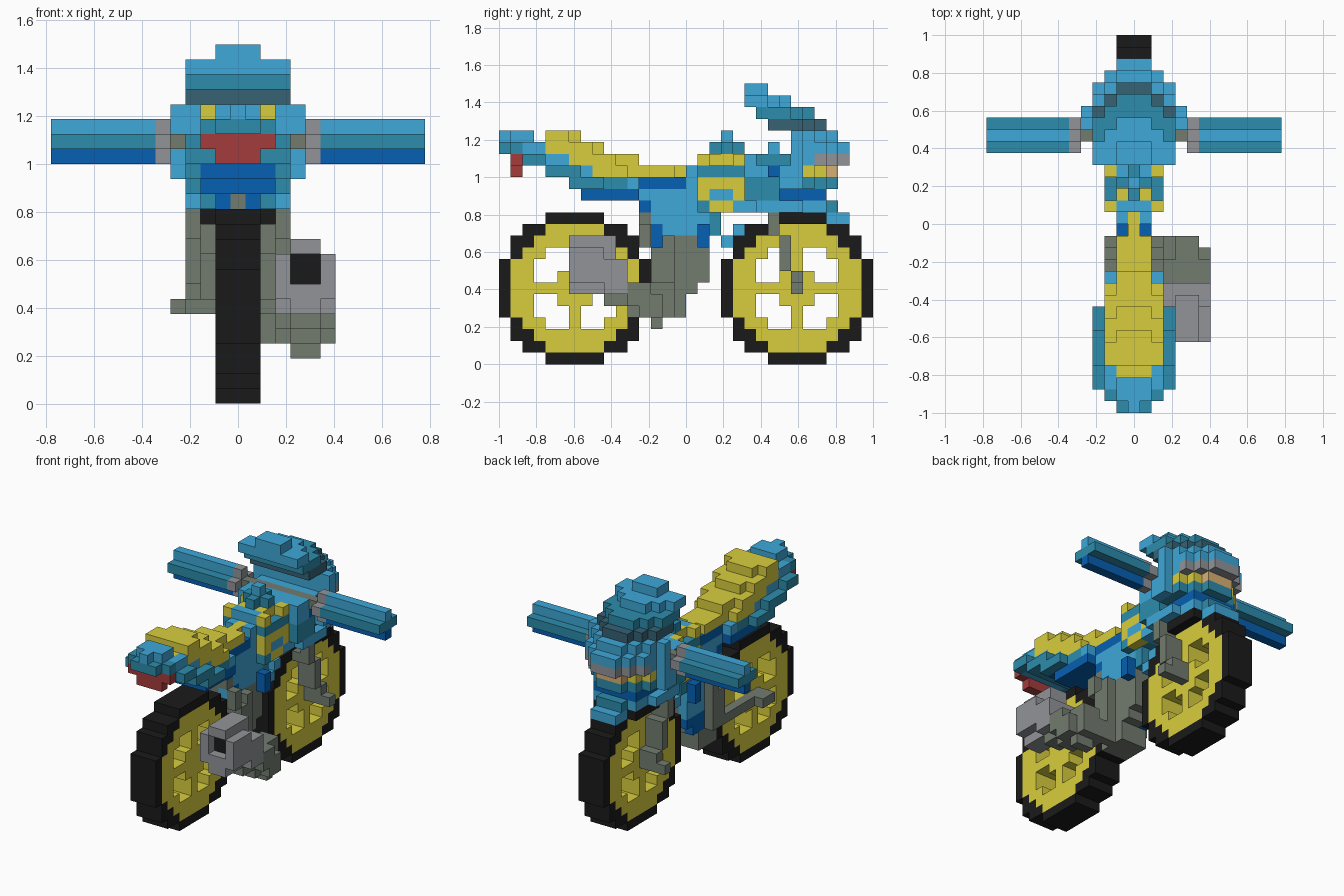
import bpy
import bmesh

if "Cube" in bpy.data.objects:
    bpy.data.objects.remove(bpy.data.objects["Cube"], do_unlink=True)

U = 2 / 32  # size of one block


# Materials
def linear(c):
    c /= 255
    return c / 12.92 if c <= 0.04045 else ((c + 0.055) / 1.055) ** 2.4


def make_material(name, hexcode):
    mat = bpy.data.materials.new(name)
    rgba = [linear(v) for v in bytes.fromhex(hexcode)] + [1.0]
    mat.diffuse_color = rgba
    mat.use_nodes = True
    mat.node_tree.nodes["Principled BSDF"].inputs["Base Color"].default_value = rgba
    return mat


palette = {
    "light_blue": "3ea8d8", "teal": "2c8cac", "deep_blue": "0660b2", "slate": "366274",
    "yellow": "d9ce3e", "black": "1a1a1a", "red": "a53c3c", "dark_grey": "727c70",
    "light_grey": "919499", "tan": "d9b074",
}
materials = {name: make_material(name, code) for name, code in palette.items()}
cells = {}  # block position -> (part, colour)


# Block helpers: x counts from the middle, y from the tail, z from the ground
def span(r):
    return range(r[0], r[1] + 1) if isinstance(r, tuple) else (r,)


def fill(part, colour, x, y, z, mirror=True):
    for i in span(x):
        for j in span(y):
            for k in span(z):
                cells[i, j, k] = (part, colour)
                if mirror:
                    cells[-i, j, k] = (part, colour)


def dome(part, colour, wide, y, z):
    """A layer whose far end is pointed."""
    for j in span(y):
        fill(part, colour, (0, min(wide, y[1] - j + 1)), j, z)


def wheel(name, centre):
    for a in range(-6, 7):
        for b in range(-6, 7):
            d = a * a + b * b
            hole = a and b and 2 < d <= 13
            if d > 42 or hole:
                continue
            part, colour = ("_rim", "yellow") if d <= 29 else ("_tyre", "black")
            fill(name + part, colour, (0, 1), centre + a, 6 + b)


# Tail and tail light
fill("tail", "teal", (0, 1), 0, 18)
fill("tail", "light_blue", 0, (0, 2), 19)
fill("tail", "light_blue", 1, (1, 2), 19)
fill("tail", "teal", (0, 2), 1, 18)
fill("tail", "light_blue", (0, 2), (2, 3), 18)
fill("tail", "light_blue", (0, 2), (2, 6), 17)
fill("tail", "teal", (0, 2), 4, 16)
fill("tail", "light_blue", (0, 2), (5, 9), 16)
fill("tail", "deep_blue", (0, 2), (6, 8), 15)
fill("tail", "teal", (0, 2), (9, 11), 15)
fill("tail", "deep_blue", (0, 2), (7, 11), 14)
for n, y in enumerate([(2, 3), (4, 6), (6, 8)]):
    fill("tail_side", "teal", 3, y, 17 - n)
fill("tail_light", "red", (0, 2), 1, 17)
fill("tail_light", "red", (0, 1), 1, 16)

# Seat, stepping down with rounded ends
fill("seat", "yellow", (0, 2), (4, 5), 19)
fill("seat", "yellow", (0, 1), 6, 19)
fill("seat", "yellow", (0, 1), (3, 8), 18)
fill("seat", "yellow", (0, 2), (4, 7), 18)
fill("seat", "yellow", (0, 2), (6, 9), 17)
fill("seat", "yellow", (0, 1), (10, 11), 17)
fill("seat", "yellow", (0, 2), (8, 10), 16)
fill("seat", "yellow", (0, 1), (11, 14), 16)

# Middle body
fill("body", "light_blue", (0, 1), (12, 17), (11, 14))
fill("body", "deep_blue", (0, 1), (12, 15), 15)
fill("body", "light_blue", 2, 11, 15)
fill("body", "light_blue", (0, 1), 16, (12, 16))
fill("body", "deep_blue", (0, 1), 12, 13)
fill("body", "deep_blue", (0, 1), 13, (10, 11))
fill("body", "deep_blue", (0, 2), 17, (10, 11))
fill("seat_nose", "yellow", 0, (15, 16), 16)

# Engine, with a blue guard on one side
fill("engine", "dark_grey", (0, 1), (14, 17), (7, 10))
fill("engine", "dark_grey", 2, (13, 14), (7, 9))
fill("engine", "dark_grey", 2, 14, 10)
fill("engine", "dark_grey", 2, (12, 14), 6)
fill("engine", "dark_grey", (0, 1), 13, (7, 9))
fill("engine", "dark_grey", (0, 1), (12, 16), 6)
fill("engine", "dark_grey", (0, 1), (13, 15), (4, 5))
fill("engine_guard", "light_blue", -1, (15, 17), (8, 10), mirror=False)
fill("engine_guard", "deep_blue", -1, (15, 17), 7, mirror=False)
fill("engine_guard", "deep_blue", -1, (15, 16), 6, mirror=False)
fill("engine_mount", "dark_grey", 0, 12, (11, 13))
fill("engine_mount", "dark_grey", 2, 12, (10, 11))
fill("engine_mount", "dark_grey", 1, 12, 12)

# Tank with yellow ring on each side
fill("tank", "teal", (0, 2), (17, 20), (13, 16))
fill("tank", "light_blue", (0, 1), (17, 20), 17)
fill("tank", "light_blue", 2, (18, 19), 14)
fill("tank", "yellow", 1, (18, 19), 17)
for y in (17, 20):
    fill("tank", "yellow", 2, y, 17)
    fill("tank", "yellow", 2, y, (14, 15))
fill("tank", "yellow", 2, (18, 19), 15)
fill("tank", "yellow", 2, (18, 19), 13)
fill("tank_cap", "teal", 0, (18, 20), 18)
fill("tank_cap", "teal", 1, 19, 18)
fill("tank_cap", "light_blue", 0, 19, 19)
fill("frame_tube", "teal", (0, 1), 18, (11, 12))
fill("frame_tube", "light_blue", (0, 1), 19, 10)
fill("frame_tube", "light_blue", (0, 1), 20, 11)

# Steering head
fill("steering_head", "light_blue", (0, 3), (21, 22), (16, 17))
fill("steering_head", "teal", (0, 3), (21, 23), (14, 15))
fill("steering_head", "deep_blue", (0, 3), 23, 16)
fill("steering_head", "light_blue", (0, 2), (20, 22), 13)

# Handlebar with plus-shaped grips
for part, x, colours in [
    ("handlebar_clamp", 5, ["light_grey"] * 3),
    ("handlebar_grip", (6, 12), ["deep_blue", "teal", "light_blue"]),
]:
    fill(part, colours[0], x, 23, 16)
    fill(part, colours[1], x, (22, 24), 17)
    fill(part, colours[2], x, 23, 18)
fill("handlebar", "dark_grey", (0, 4), 23, 17)

# Front fairing, headlight and fender
dome("fairing", "light_blue", 3, (25, 28), 19)
dome("fairing", "light_blue", 3, (25, 29), 18)
dome("headlight", "light_grey", 3, (24, 29), 17)
fill("fairing", "light_blue", (0, 3), (24, 26), 17)
dome("headlight", "tan", 3, (24, 28), 16)
for y in (26, 27):
    fill("headlight", "yellow", 29 - y, y, 16)
fill("fairing", "light_blue", (0, 3), (24, 25), 16)
dome("fairing", "teal", 3, (23, 28), 15)
fill("fairing_cheek", "light_blue", 4, 25, (17, 19))
fill("fairing_cheek", "light_blue", 4, (24, 25), (15, 16))
fill("fender", "deep_blue", (0, 2), (24, 27), 14)
fill("fender", "light_blue", (0, 3), (22, 25), 13)
fill("fender", "light_blue", (0, 2), (26, 27), 13)
fill("fender", "teal", (0, 1), 28, 13)
fill("fender", "light_blue", (0, 1), (28, 29), 12)
fill("inner_fender", "black", 2, (24, 27), 12)

# Windscreen, stepping up and back
dome("windscreen", "slate", 3, (23, 27), 20)
dome("windscreen", "teal", 3, (22, 26), 21)
dome("windscreen", "light_blue", 3, (21, 24), 22)
fill("windscreen", "light_blue", (0, 1), (21, 22), 23)

# Front fork
fill("front_fork", "dark_grey", 3, 23, (11, 12))
fill("front_fork", "dark_grey", 2, 23, 11)
fill("front_fork", "dark_grey", (2, 3), 24, (8, 10))
fill("front_fork", "dark_grey", (2, 3), 25, (6, 7))
fill("front_fork", "dark_grey", 4, 25, 6)

# Swing arm on one side
fill("swing_arm", "dark_grey", -2, (6, 14), 6, mirror=False)
fill("swing_arm", "dark_grey", -3, (6, 7), 6, mirror=False)

# Exhaust on the other side, rising towards the tail
fill("exhaust_pipe", "dark_grey", (4, 5), (9, 10), 5, mirror=False)
fill("exhaust_pipe", "dark_grey", (4, 5), (11, 14), (4, 6), mirror=False)
fill("exhaust_pipe", "dark_grey", (4, 5), 13, 3, mirror=False)
for x in (3, 6):
    fill("exhaust_pipe", "dark_grey", x, (11, 12), (5, 6), mirror=False)
    fill("exhaust_pipe", "dark_grey", x, (12, 13), (4, 5), mirror=False)
    fill("muffler", "light_grey", x, (6, 8), (7, 9), mirror=False)
    fill("muffler", "light_grey", x, (9, 10), (6, 8), mirror=False)
fill("exhaust_pipe", "dark_grey", (2, 3), 14, (4, 5), mirror=False)
fill("muffler", "light_grey", (4, 5), (6, 9), (6, 10), mirror=False)
fill("muffler", "light_grey", (4, 5), 10, (6, 8), mirror=False)
fill("muffler_bore", "black", (4, 5), 7, (8, 9), mirror=False)
for i in span((4, 5)):
    for k in span((8, 9)):
        del cells[i, 6, k]

# Wheels
wheel("rear_wheel", 6)
wheel("front_wheel", 25)


# Turn the outer faces of every part into one mesh
def build(part):
    bm = bmesh.new()
    corners = {}
    names = sorted({c for p, c in cells.values() if p == part})

    def corner(p):
        if p not in corners:
            corners[p] = bm.verts.new(((p[0] - 0.5) * U, p[1] * U - 1, p[2] * U))
        return corners[p]

    for cell, (owner, colour) in cells.items():
        if owner != part:
            continue
        for axis in range(3):
            for side in (0, 1):
                near = list(cell)
                near[axis] += 1 if side else -1
                if tuple(near) in cells:
                    continue
                ring = []
                for a, b in [(0, 0), (1, 0), (1, 1), (0, 1)]:
                    p = list(cell)
                    p[axis] += side
                    p[(axis + 1) % 3] += a
                    p[(axis + 2) % 3] += b
                    ring.append(corner(tuple(p)))
                face = bm.faces.new(ring if side else ring[::-1])
                face.material_index = names.index(colour)
    mesh = bpy.data.meshes.new(part)
    bm.to_mesh(mesh)
    bm.free()
    for name in names:
        mesh.materials.append(materials[name])
    bpy.context.collection.objects.link(bpy.data.objects.new(part, mesh))


for part in sorted({p for p, c in cells.values()}):
    build(part)
